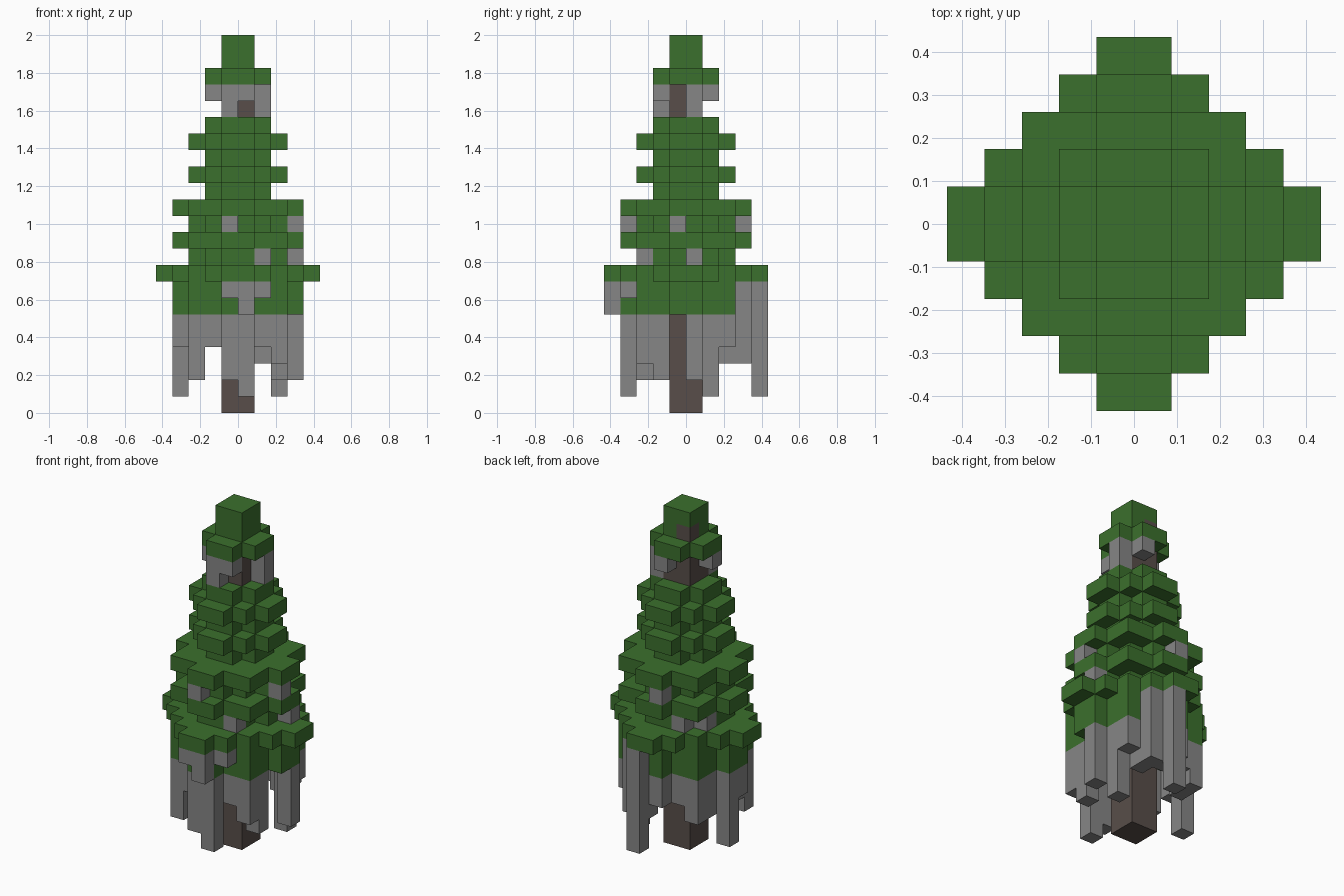
import bpy
import bmesh
from mathutils import Vector

if "Cube" in bpy.data.objects:
    bpy.data.objects.remove(bpy.data.objects["Cube"], do_unlink=True)

UNIT = 2 / 23  # edge length of one block
SIDES = [Vector(d) for d in ((1, 0, 0), (-1, 0, 0), (0, 1, 0), (0, -1, 0), (0, 0, 1), (0, 0, -1))]


def make_material(name, colour):
    mat = bpy.data.materials.new(name)
    mat.use_nodes = True
    mat.diffuse_color = (*colour, 1)
    shader = mat.node_tree.nodes["Principled BSDF"]
    shader.inputs["Base Color"].default_value = (*colour, 1)
    shader.inputs["Roughness"].default_value = 0.9
    return mat


def ring_index(c):
    """Distance from the centre line, counted in whole blocks."""
    return c if c >= 0 else -c - 1


def disc(radius):
    """Blocks of a round layer around the two-by-two trunk."""
    span = range(-radius - 1, radius + 1)
    return [(x, y) for x in span for y in span
            if ring_index(x) ** 2 + ring_index(y) ** 2 <= radius ** 2]


def diamond(radius):
    span = range(-radius - 1, radius + 1)
    return [(x, y) for x in span for y in span
            if ring_index(x) + ring_index(y) <= radius]


blocks = {}


def fill(part, footprint, bottom, top):
    for x, y in footprint:
        for z in range(bottom, top):
            blocks.setdefault((x, y, z), part)


# Trunk, with one block of it showing near the tip
fill("trunk", disc(0), 0, 21)
fill("trunk", [(-1, 0)], 21, 22)

# Foliage: alternating wide and narrow layers, then the tip
fill("foliage", disc(3), 6, 8)
fill("foliage", diamond(4), 8, 9)
for level, radius in enumerate((2, 3, 2, 3, 1, 2, 1, 2, 1)):
    fill("foliage", disc(radius), 9 + level, 10 + level)
fill("foliage", disc(1), 20, 21)
fill("foliage", disc(0), 21, 23)

# Hanging strands under the lowest skirt: x, y, lowest block
low_strands = [
    (0, -4, 1), (-1, -4, 2), (1, -3, 4), (2, -3, 3), (2, -2, 2),
    (3, 0, 2), (2, 1, 1), (2, 2, 4), (1, 2, 3), (0, 3, 3), (-1, 3, 4),
    (-2, 2, 4), (-3, 2, 3), (-3, 1, 3), (-4, 0, 1), (-4, -1, 4),
    (-3, -2, 3), (-3, -3, 2), (-2, -3, 4),
]
for x, y, bottom in low_strands:
    fill("hanging_strands", [(x, y)], bottom, 6)

# Strands hanging from the rim of the widest layer
for x, y, bottom in [(0, 4, 1), (1, 3, 3), (0, -5, 6), (-1, -5, 7), (1, -4, 7)]:
    fill("hanging_strands", [(x, y)], bottom, 8)

# Short tufts between the middle layers
fill("hanging_strands", [(1, -3), (3, 0), (-2, 2), (-3, 1)], 9, 10)
fill("hanging_strands", [(-1, -4), (3, -1), (-1, 3)], 11, 12)

# Strands around the bare trunk below the tip
fill("hanging_strands", [(-1, -2), (1, 0)], 18, 20)
fill("hanging_strands", [(0, -2), (0, 1), (-2, -1)], 19, 20)


def build_part(part, mat):
    """Make one mesh of the outer faces of every block in the part."""
    bm = bmesh.new()
    for cell, owner in blocks.items():
        if owner != part:
            continue
        centre = Vector(cell) + Vector((0.5, 0.5, 0.5))
        for n in SIDES:
            if tuple(int(c) for c in Vector(cell) + n) in blocks:
                continue
            u = Vector((n.y, n.z, n.x))
            v = n.cross(u)
            corners = [centre + (n + a * u + b * v) / 2
                       for a, b in ((-1, -1), (1, -1), (1, 1), (-1, 1))]
            bm.faces.new([bm.verts.new(c * UNIT) for c in corners])
    bmesh.ops.remove_doubles(bm, verts=bm.verts[:], dist=UNIT / 100)
    bmesh.ops.dissolve_limit(bm, angle_limit=0.01, verts=bm.verts[:], edges=bm.edges[:])
    mesh = bpy.data.meshes.new(part)
    bm.to_mesh(mesh)
    bm.free()
    mesh.materials.append(mat)
    bpy.context.collection.objects.link(bpy.data.objects.new(part, mesh))


build_part("trunk", make_material("dark brown bark", (0.098, 0.076, 0.067)))
build_part("foliage", make_material("leaf green", (0.044, 0.162, 0.026)))
build_part("hanging_strands", make_material("plain grey", (0.238, 0.238, 0.238)))
